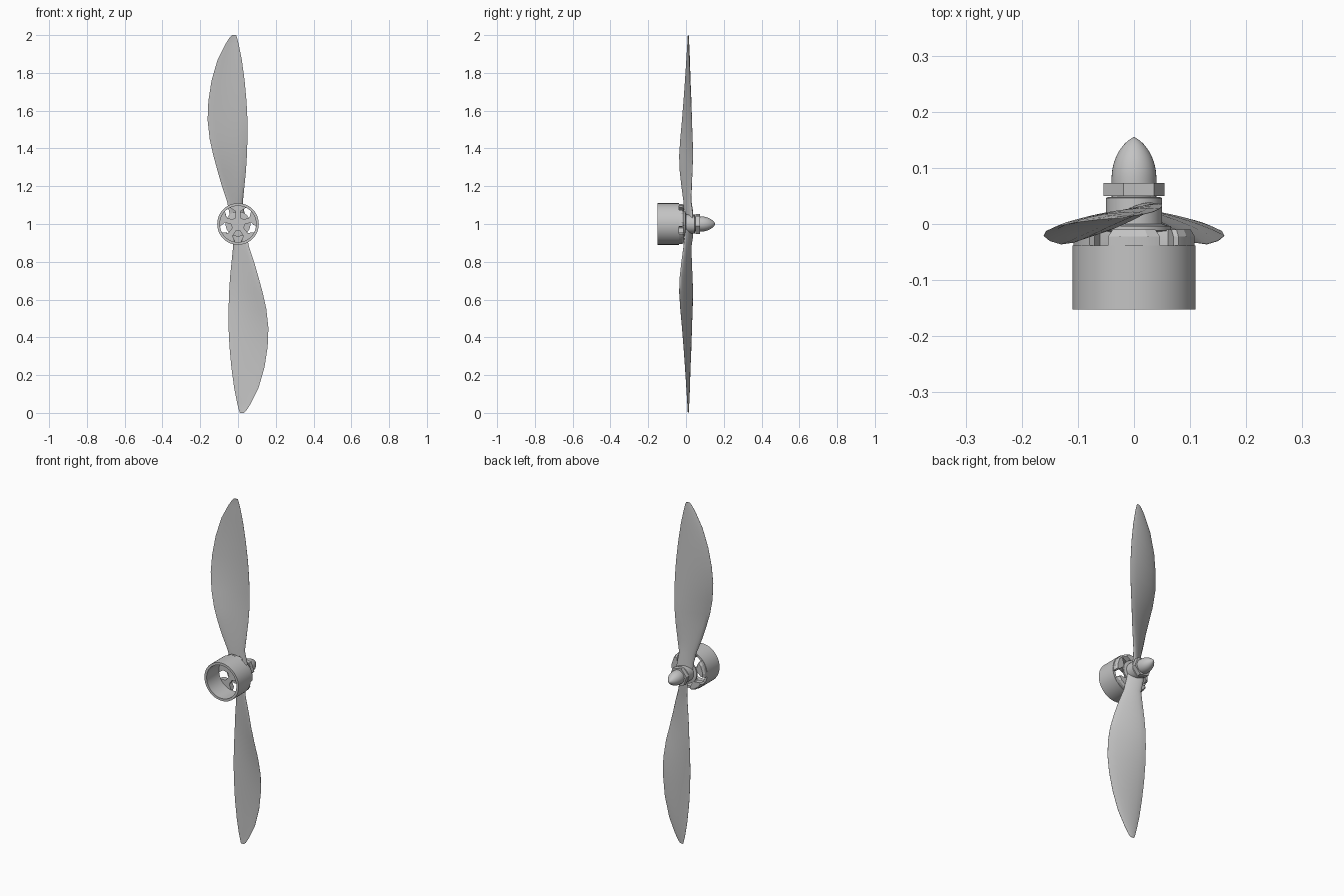
import bpy, math
from mathutils import Matrix, Vector

cube = bpy.data.objects.get("Cube")
if cube:
    bpy.data.objects.remove(cube, do_unlink=True)

grey = bpy.data.materials.new("plain grey")
grey.use_nodes = True
grey.diffuse_color = (0.55, 0.55, 0.55, 1)
grey.node_tree.nodes["Principled BSDF"].inputs["Base Color"].default_value = grey.diffuse_color
AXIS_HEIGHT = 1.0


def make(name, verts, faces, smooth=35):
    mesh = bpy.data.meshes.new(name)
    mesh.from_pydata([tuple(v) for v in verts], [], faces)
    mesh.materials.append(grey)
    obj = bpy.data.objects.new(name, mesh)
    bpy.context.collection.objects.link(obj)
    bpy.ops.object.select_all(action='DESELECT')
    obj.select_set(True)
    bpy.context.view_layer.objects.active = obj
    bpy.ops.object.mode_set(mode='EDIT')
    bpy.ops.mesh.select_all(action='SELECT')
    bpy.ops.mesh.normals_make_consistent(inside=False)
    bpy.ops.object.mode_set(mode='OBJECT')
    bpy.ops.object.shade_smooth_by_angle(angle=math.radians(smooth))
    return obj


def loft(rings, closed=False):
    """Skin equal-length loops; cap the ends unless the skin is closed."""
    n, count = len(rings[0]), len(rings)
    faces = []
    for i in range(count if closed else count - 1):
        a, b = i * n, (i + 1) % count * n
        faces += [(a + j, a + (j + 1) % n, b + (j + 1) % n, b + j) for j in range(n)]
    if not closed:
        faces += [tuple(range(n)), tuple(range((count - 1) * n, count * n))]
    return [v for ring in rings for v in ring], faces


def lathe(name, profile, sides=48, closed=False, turn=0.0, smooth=35):
    """Revolve (y, radius) points about the propeller axis."""
    rings = []
    for y, r in profile:
        angles = [turn + math.tau * k / sides for k in range(sides)]
        rings.append([(r * math.sin(a), y, AXIS_HEIGHT + r * math.cos(a)) for a in angles])
    return make(name, *loft(rings, closed), smooth)


# Motor bell: open drum, carrier disc and shaft
lathe("motor_bell", [(-0.152, 0.11), (-0.038, 0.11), (-0.038, 0.096), (-0.152, 0.096)], 64, True)
lathe("bell_centre", [(-0.042, 0.036), (-0.01, 0.036), (-0.01, 0.012), (-0.042, 0.012)], 32, True)
lathe("motor_shaft", [(-0.046, 0.012), (0.05, 0.012)], 24)

# Five flared spokes behind the drum
half = [(0.012, 0.03), (0.014, 0.068), (0.044, 0.088), (0.046, 0.098), (0.024, 0.106)]
outline = half + [(-u, r) for u, r in reversed(half)]
for k in range(5):
    spin = Matrix.Rotation(math.tau * k / 5, 3, 'Y')
    rings = []
    for y, squeeze, drop in ((-0.04, 1, 0), (-0.022, 1, 0), (-0.01, 0.82, 0.006)):
        ring = [spin @ Vector((u * squeeze, y, r - drop * (r > 0.08))) for u, r in outline]
        rings.append([v + Vector((0, 0, AXIS_HEIGHT)) for v in ring])
    make(f"bell_spoke_{k + 1}", *loft(rings), 20)

# Propeller hub, nut and pointed cap
lathe("hub_flange", [(-0.014, 0.05), (-0.012, 0.066), (-0.004, 0.066), (0.0, 0.05)], 40)
lathe("propeller_hub", [(-0.008, 0.05), (0.046, 0.05), (0.048, 0.047)], 40)
lathe("hub_washer", [(0.044, 0.04), (0.052, 0.04)], 32)
lathe("hex_nut", [(0.05, 0.055), (0.073, 0.055)], 6, turn=math.radians(40), smooth=20)
cap = [(0.07, 0.04)]
for i in range(13):
    t = i / 12
    cap.append((0.078 + 0.077 * t, max(0.04 * (1 - t ** 2.2) ** 0.75, 0.0008)))
lathe("pointed_cap", cap, 40)

# Blade stations: height over axis, left x, right x, left y, right y, half thickness
stations = [
    (0.00, -0.045, 0.045, 0.000, 0.034, 0.012),
    (0.06, -0.046, 0.034, -0.006, 0.034, 0.011),
    (0.12, -0.058, 0.026, -0.013, 0.026, 0.009),
    (0.20, -0.085, 0.034, -0.024, 0.030, 0.007),
    (0.28, -0.108, 0.042, -0.033, 0.034, 0.006),
    (0.36, -0.130, 0.047, -0.036, 0.037, 0.005),
    (0.45, -0.150, 0.050, -0.030, 0.035, 0.005),
    (0.55, -0.161, 0.050, -0.021, 0.031, 0.004),
    (0.65, -0.157, 0.045, -0.013, 0.027, 0.004),
    (0.76, -0.140, 0.035, -0.005, 0.022, 0.003),
    (0.87, -0.108, 0.020, 0.002, 0.018, 0.003),
    (0.95, -0.068, 0.004, 0.007, 0.015, 0.002),
    (0.985, -0.046, -0.005, 0.009, 0.014, 0.001),
    (1.00, -0.032, -0.010, 0.010, 0.013, 0.001),
]


def blade(name, side):
    steps = 10
    rings = []
    for h, xl, xr, yl, yr, thick in stations:
        back, front = [], []
        for i in range(steps + 1):
            t = i / steps
            arch = 4 * t * (1 - t)
            x = xl + (xr - xl) * t
            y = yl + (yr - yl) * t + 0.04 * (xr - xl) * arch
            bulge = thick * math.sqrt(arch) + 0.0004
            back.append((side * x, y + bulge, AXIS_HEIGHT + side * h))
            front.append((side * x, y - bulge, AXIS_HEIGHT + side * h))
        rings.append(back + front[::-1])
    make(name, *loft(rings), 50)


blade("upper_blade", 1)
blade("lower_blade", -1)
